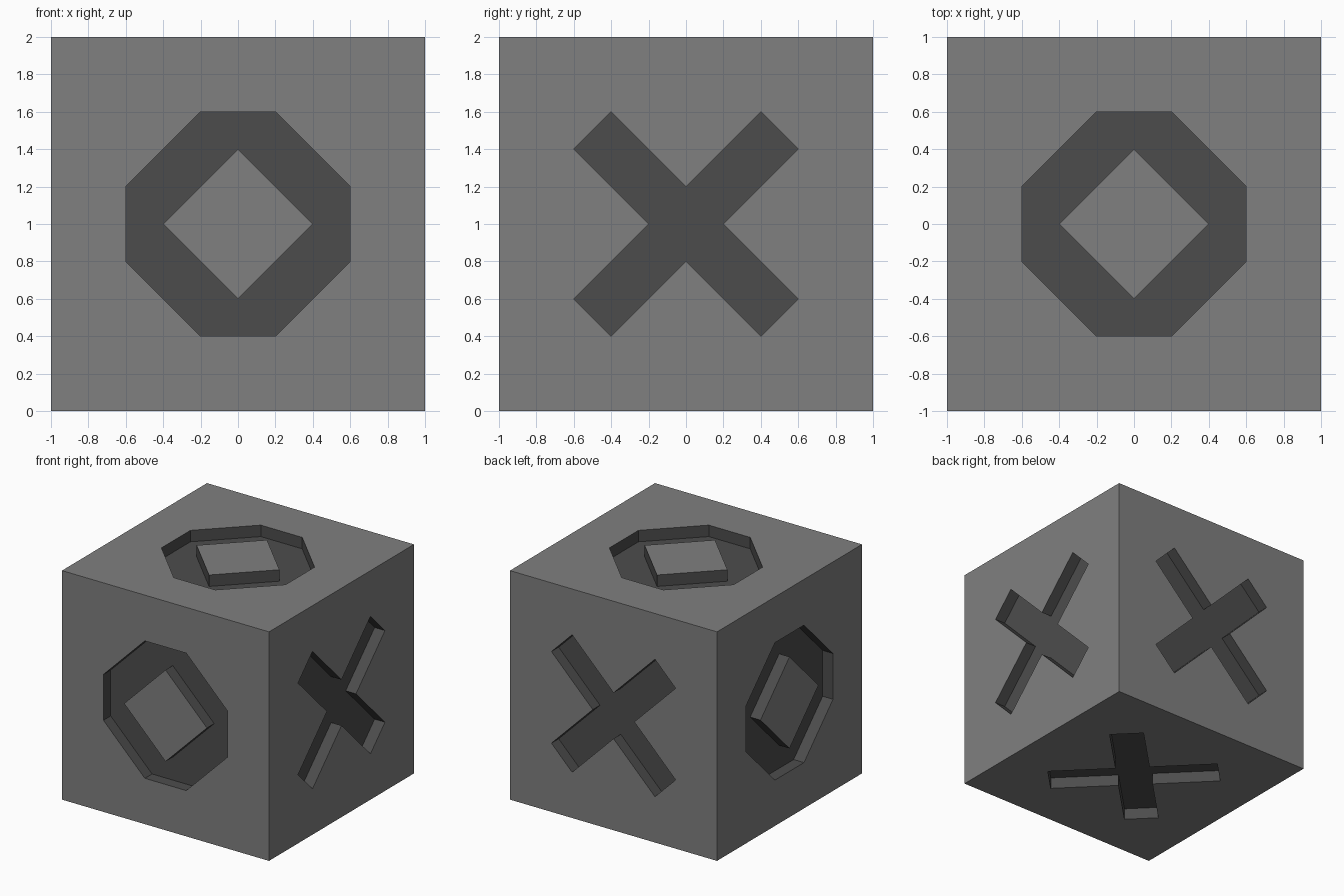
import bpy, bmesh, math
from mathutils import Matrix, Vector

if "Cube" in bpy.data.objects:
    bpy.data.objects.remove(bpy.data.objects["Cube"])


def material(name, v):
    m = bpy.data.materials.new(name)
    m.diffuse_color = (v, v, v, 1)
    m.use_nodes = True
    m.node_tree.nodes["Principled BSDF"].inputs["Base Color"].default_value = m.diffuse_color
    return m


DEPTH = 0.1
# one quarter of each symbol, repeated by quarter turns
RING = [[(.4, 0), (.6, -.2), (.6, .2)],
        [(.4, 0), (.6, .2), (.2, .6), (0, .4)]]
CROSS = [[(.2, 0), (.6, .4), (.4, .6), (0, .2)],
         [(0, 0), (.2, 0), (0, .2)]]


def add_symbol(bm, quarter, normal):
    """Prism of a symbol, straddling the cube face with this normal."""
    part = bmesh.new()
    for k in range(4):
        turn = Matrix.Rotation(k * math.pi / 2, 3, 'Z')
        for poly in quarter:
            part.faces.new([part.verts.new(turn @ Vector((x, y, 1 - DEPTH)))
                            for x, y in poly])
    bmesh.ops.remove_doubles(part, verts=part.verts[:], dist=1e-4)
    ext = bmesh.ops.extrude_face_region(part, geom=part.faces[:], use_keep_orig=True)
    top = [g for g in ext["geom"] if isinstance(g, bmesh.types.BMVert)]
    bmesh.ops.translate(part, verts=top, vec=(0, 0, 2 * DEPTH))
    bmesh.ops.recalc_face_normals(part, faces=part.faces[:])
    rot = Vector((0, 0, 1)).rotation_difference(Vector(normal)).to_matrix().to_4x4()
    bmesh.ops.transform(part, matrix=rot, verts=part.verts[:])
    tmp = bpy.data.meshes.new("tmp")
    part.to_mesh(tmp)
    part.free()
    bm.from_mesh(tmp)
    bpy.data.meshes.remove(tmp)


# cutter: rings on front, left and top, crosses on right, back and bottom
bm = bmesh.new()
for n in ((0, -1, 0), (-1, 0, 0), (0, 0, 1)):
    add_symbol(bm, RING, n)
for n in ((1, 0, 0), (0, 1, 0), (0, 0, -1)):
    add_symbol(bm, CROSS, n)
mesh = bpy.data.meshes.new("symbol_cutter")
bm.to_mesh(mesh)
bm.free()
cutter = bpy.data.objects.new("symbol_cutter", mesh)
cutter.hide_render = True
bpy.context.collection.objects.link(cutter)

# cube body
bpy.ops.mesh.primitive_cube_add(size=2)
cube = bpy.context.object
cube.name = "cube_body"
mod = cube.modifiers.new("symbols", 'BOOLEAN')
mod.operation = 'DIFFERENCE'
mod.solver = 'EXACT'
mod.object = cutter
bpy.ops.object.modifier_apply(modifier=mod.name)
bpy.data.objects.remove(cutter)

# colours: everything below the outer surface is dark
cube.data.materials.clear()
cube.data.materials.append(material("mid_grey", 0.214))
cube.data.materials.append(material("dark_grey", 0.073))
for f in cube.data.polygons:
    f.material_index = 0 if max(abs(c) for c in f.normal * f.center.dot(f.normal)) > .99 else 1
    f.use_smooth = False
cube.location.z = 1
